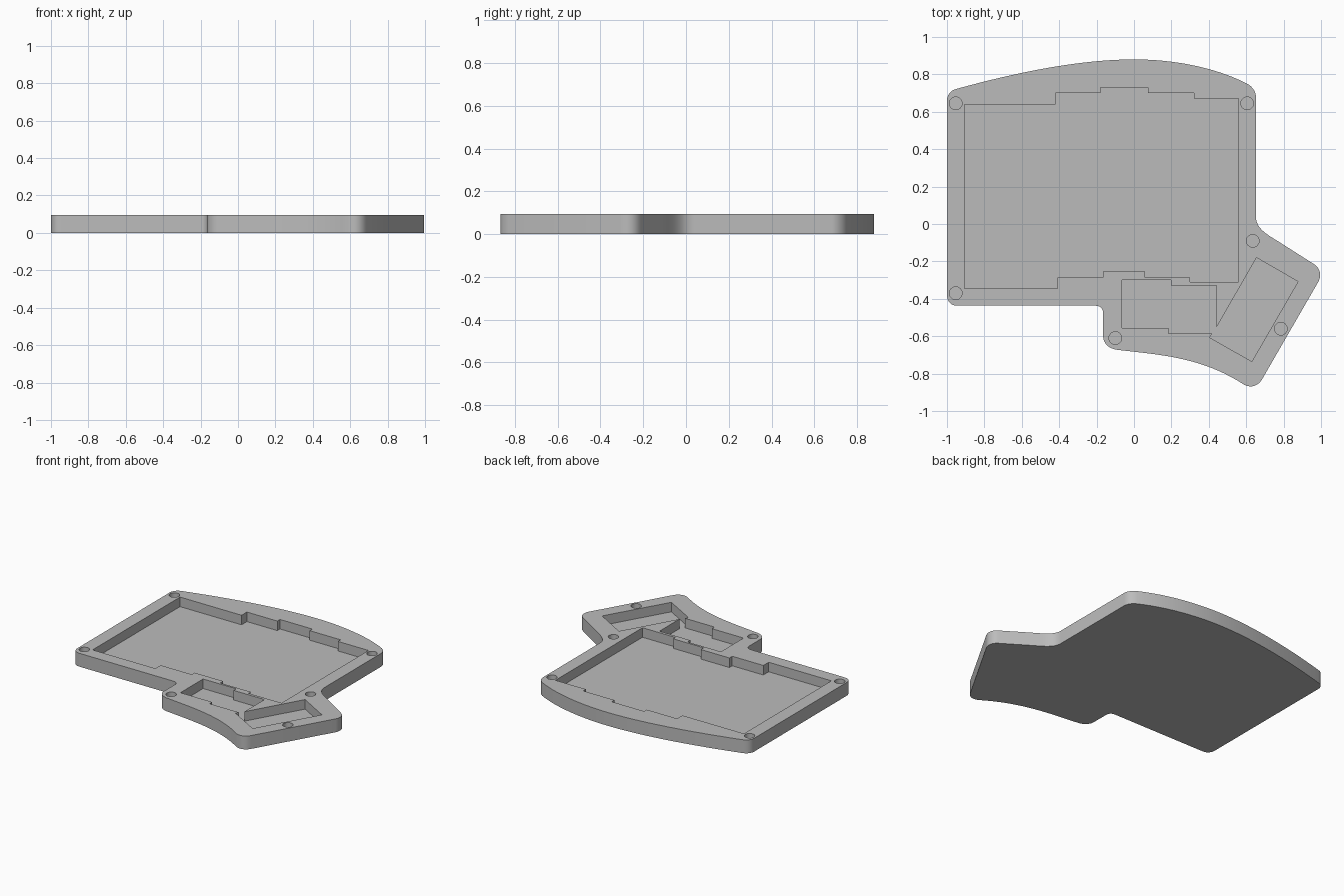
import bpy, bmesh, math
from mathutils import Vector
from mathutils.geometry import interpolate_bezier

HEIGHT, FLOOR = 0.095, 0.027

cube = bpy.data.objects.get("Cube")
if cube:
    bpy.data.objects.remove(cube, do_unlink=True)

grey = bpy.data.materials.new("light grey plastic")
grey.use_nodes = True
colour = (0.5, 0.5, 0.5, 1)
grey.diffuse_color = colour
grey.node_tree.nodes["Principled BSDF"].inputs["Base Color"].default_value = colour


def prism(name, points, bottom, top):
    """Extrude a flat outline between two heights."""
    bm = bmesh.new()
    face = bm.faces.new([bm.verts.new((p[0], p[1], bottom)) for p in points])
    extruded = bmesh.ops.extrude_face_region(bm, geom=[face])["geom"]
    moved = [g for g in extruded if isinstance(g, bmesh.types.BMVert)]
    bmesh.ops.translate(bm, verts=moved, vec=(0, 0, top - bottom))
    bmesh.ops.recalc_face_normals(bm, faces=bm.faces)
    mesh = bpy.data.meshes.new(name)
    bm.to_mesh(mesh)
    bm.free()
    mesh.materials.append(grey)
    obj = bpy.data.objects.new(name, mesh)
    bpy.context.collection.objects.link(obj)
    return obj


def trace(start, segments):
    """Follow lines (end), rounded corners (corner, end) and curves (handle, handle, end)."""
    path = [Vector(start)]
    for seg in segments:
        a, end = path[-1], Vector(seg[-1])
        if len(seg) == 1:
            path.append(end)
            continue
        if len(seg) == 2:
            corner = Vector(seg[0])
            h1, h2, count = a.lerp(corner, 0.6), end.lerp(corner, 0.6), 9
        else:
            h1, h2, count = Vector(seg[0]), Vector(seg[1]), 20
        path += [Vector(p[:2]) for p in interpolate_bezier(a, h1, h2, end, count)[1:]]
    return path[:-1]


# Case outline, clockwise from the lower left side
outline = trace((-1, -0.38), [
    ((-1, 0.66),),
    ((-1, 0.71), (-0.95, 0.722)),
    ((-0.65, 0.805), (-0.3, 0.88), (0, 0.88)),
    ((0.22, 0.88), (0.44, 0.835), (0.605, 0.75)),
    ((0.652, 0.725), (0.652, 0.68)),
    ((0.652, 0.04),),
    ((0.652, -0.03), (0.72, -0.06), (0.79, -0.105)),
    ((0.955, -0.21),),
    ((1.02, -0.245), (0.985, -0.31)),
    ((0.685, -0.83),),
    ((0.65, -0.89), (0.59, -0.86)),
    ((0.36, -0.71), (0.14, -0.7), (-0.095, -0.672)),
    ((-0.165, -0.66), (-0.165, -0.6)),
    ((-0.165, -0.475),),
    ((-0.165, -0.437), (-0.205, -0.437)),
    ((-0.945, -0.437),),
    ((-1, -0.437), (-1, -0.38)),
])
case = prism("keyboard_case", outline, 0, HEIGHT)

# Stepped recess for the finger keys
finger_recess = [
    (-0.905, -0.345), (-0.41, -0.345), (-0.41, -0.285), (-0.165, -0.285),
    (-0.165, -0.253), (0.06, -0.253), (0.06, -0.285), (0.3, -0.285),
    (0.3, -0.31), (0.56, -0.31), (0.56, 0.67), (0.32, 0.67), (0.32, 0.7),
    (0.075, 0.7), (0.075, 0.73), (-0.18, 0.73), (-0.18, 0.7),
    (-0.42, 0.7), (-0.42, 0.64), (-0.905, 0.64)]

# Recess for the thumb keys with its slanted end
thumb_recess = [
    (-0.065, -0.3), (0.197, -0.3), (0.197, -0.33), (0.44, -0.33),
    (0.44, -0.555), (0.655, -0.18), (0.877, -0.308), (0.63, -0.735),
    (0.405, -0.607), (0.418, -0.585), (0.185, -0.585), (0.185, -0.555),
    (-0.065, -0.555)]

cutters = [finger_recess, thumb_recess]

# Round screw holes
for x, y in [(-0.953, 0.645), (0.605, 0.645), (-0.953, -0.37),
             (0.635, -0.09), (0.785, -0.56), (-0.1, -0.61)]:
    turns = [math.tau * i / 32 for i in range(32)]
    cutters.append([(x + 0.034 * math.cos(t), y + 0.034 * math.sin(t)) for t in turns])

# Cut every recess out of the case
bpy.context.view_layer.objects.active = case
case.select_set(True)
for points in cutters:
    cutter = prism("recess_cutter", points, FLOOR, HEIGHT + 0.1)
    cutter.hide_render = True
    cut = case.modifiers.new("recess", "BOOLEAN")
    cut.operation = "DIFFERENCE"
    cut.solver = "EXACT"
    cut.object = cutter
    bpy.ops.object.modifier_apply(modifier=cut.name)
    bpy.data.objects.remove(cutter, do_unlink=True)

bpy.ops.object.shade_smooth_by_angle(angle=math.radians(30))
